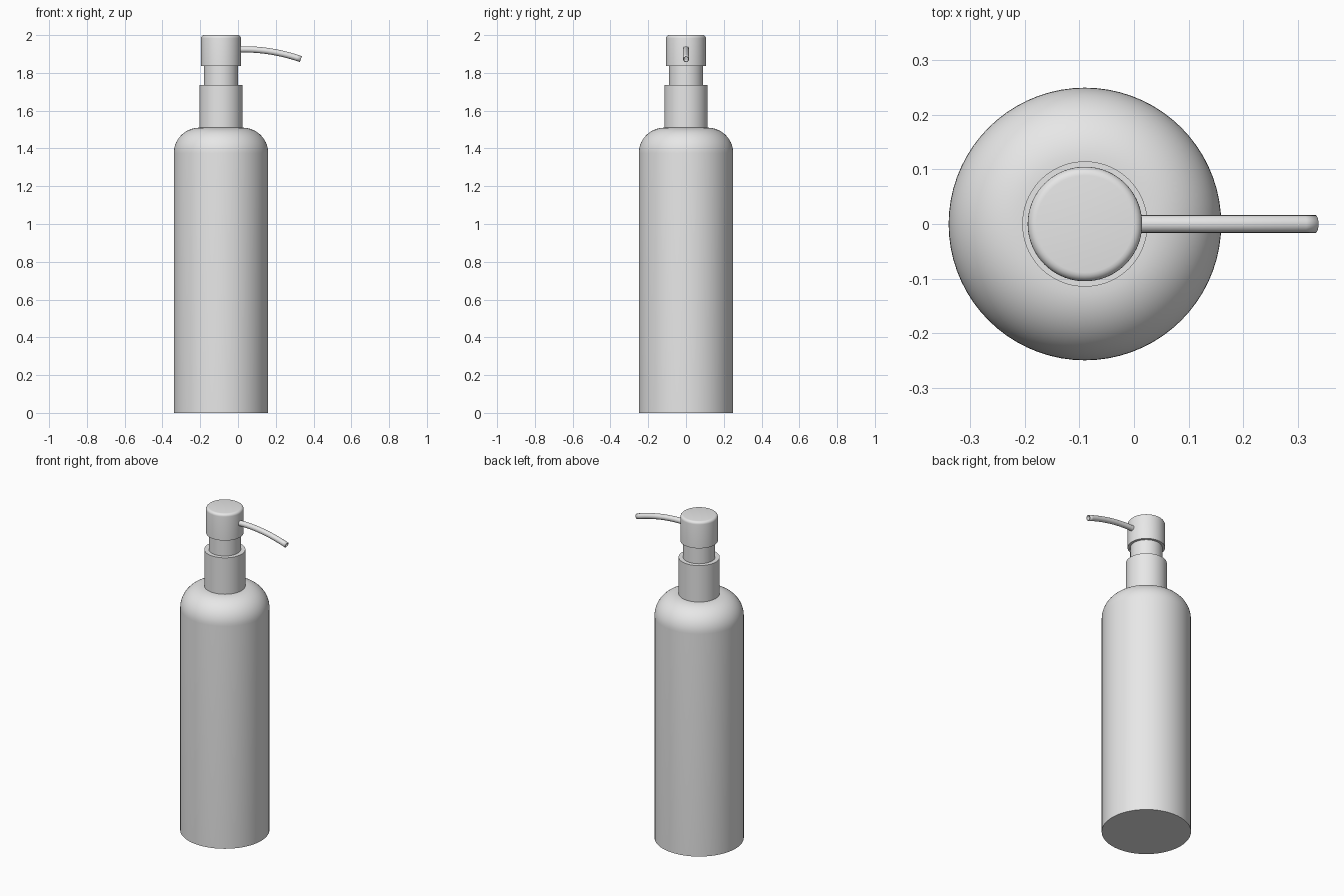
import bpy, bmesh
from math import sin, cos, pi, radians
from mathutils import Vector

cube = bpy.data.objects.get("Cube")
if cube:
    bpy.data.objects.remove(cube, do_unlink=True)

AXIS_X = -0.09  # the bottle axis is off centre because of the spout

grey = bpy.data.materials.new("plain grey")
grey.use_nodes = True
grey.diffuse_color = (0.8, 0.8, 0.8, 1)
for node in grey.node_tree.nodes:
    if node.type == 'BSDF_PRINCIPLED':
        node.inputs["Base Color"].default_value = (0.8, 0.8, 0.8, 1)


def finish(obj):
    obj.data.materials.clear()
    obj.data.materials.append(grey)
    bpy.ops.object.select_all(action='DESELECT')
    obj.select_set(True)
    bpy.context.view_layer.objects.active = obj
    bpy.ops.object.shade_smooth_by_angle(angle=radians(35))


def lathe(name, profile, steps=72):
    """Spin a (radius, height) profile around the bottle axis."""
    bm = bmesh.new()
    verts = [bm.verts.new((r, 0, z)) for r, z in profile]
    edges = [bm.edges.new(pair) for pair in zip(verts, verts[1:])]
    bmesh.ops.spin(bm, geom=verts + edges, cent=(0, 0, 0), axis=(0, 0, 1),
                   angle=2 * pi, steps=steps)
    bmesh.ops.remove_doubles(bm, verts=bm.verts, dist=1e-5)
    bmesh.ops.recalc_face_normals(bm, faces=bm.faces)
    mesh = bpy.data.meshes.new(name)
    bm.to_mesh(mesh)
    bm.free()
    obj = bpy.data.objects.new(name, mesh)
    obj.location.x = AXIS_X
    bpy.context.collection.objects.link(obj)
    finish(obj)
    return obj


def fillet(radius, top, size, count):
    """Quarter-round points from a vertical wall up to a flat top."""
    return [(radius - size + size * cos(a), top - size + size * sin(a))
            for a in (pi / 2 * i / count for i in range(count + 1))]


# Bottle body with rounded shoulder
lathe("bottle", [(0, 0), (0.25, 0)] + fillet(0.25, 1.51, 0.135, 14) + [(0, 1.51)])

# Pump: collar, stem and rounded press head
lathe("collar", [(0, 1.505), (0.115, 1.505), (0.115, 1.735), (0, 1.735)])
lathe("stem", [(0, 1.73), (0.09, 1.73), (0.09, 1.845), (0, 1.845)])
lathe("pump_head", [(0, 1.837), (0.105, 1.837)] + fillet(0.105, 2.0, 0.016, 5) + [(0, 2.0)])

# Curved hollow spout
curve = bpy.data.curves.new("spout", 'CURVE')
curve.dimensions = '3D'
curve.bevel_depth = 0.0165
curve.bevel_resolution = 6
curve.resolution_u = 16
spline = curve.splines.new('BEZIER')
spline.bezier_points.add(1)
start, end = spline.bezier_points
path = [(-0.01, 1.923), (0.1, 1.93), (0.22, 1.912), (0.333, 1.873)]
p0, p1, p2, p3 = [Vector((x, 0, z)) for x, z in path]
for point, co, left, right in ((start, p0, 2 * p0 - p1, p1), (end, p3, p2, 2 * p3 - p2)):
    point.handle_left_type = point.handle_right_type = 'FREE'
    point.co, point.handle_left, point.handle_right = co, left, right
spout = bpy.data.objects.new("spout", curve)
bpy.context.collection.objects.link(spout)
bpy.ops.object.select_all(action='DESELECT')
spout.select_set(True)
bpy.context.view_layer.objects.active = spout
bpy.ops.object.convert(target='MESH')
spout = bpy.context.view_layer.objects.active
bm = bmesh.new()
bm.from_mesh(spout.data)
bmesh.ops.recalc_face_normals(bm, faces=bm.faces)
bm.to_mesh(spout.data)
bm.free()
finish(spout)
wall = spout.modifiers.new("wall", 'SOLIDIFY')
wall.thickness = 0.005
wall.offset = -1
